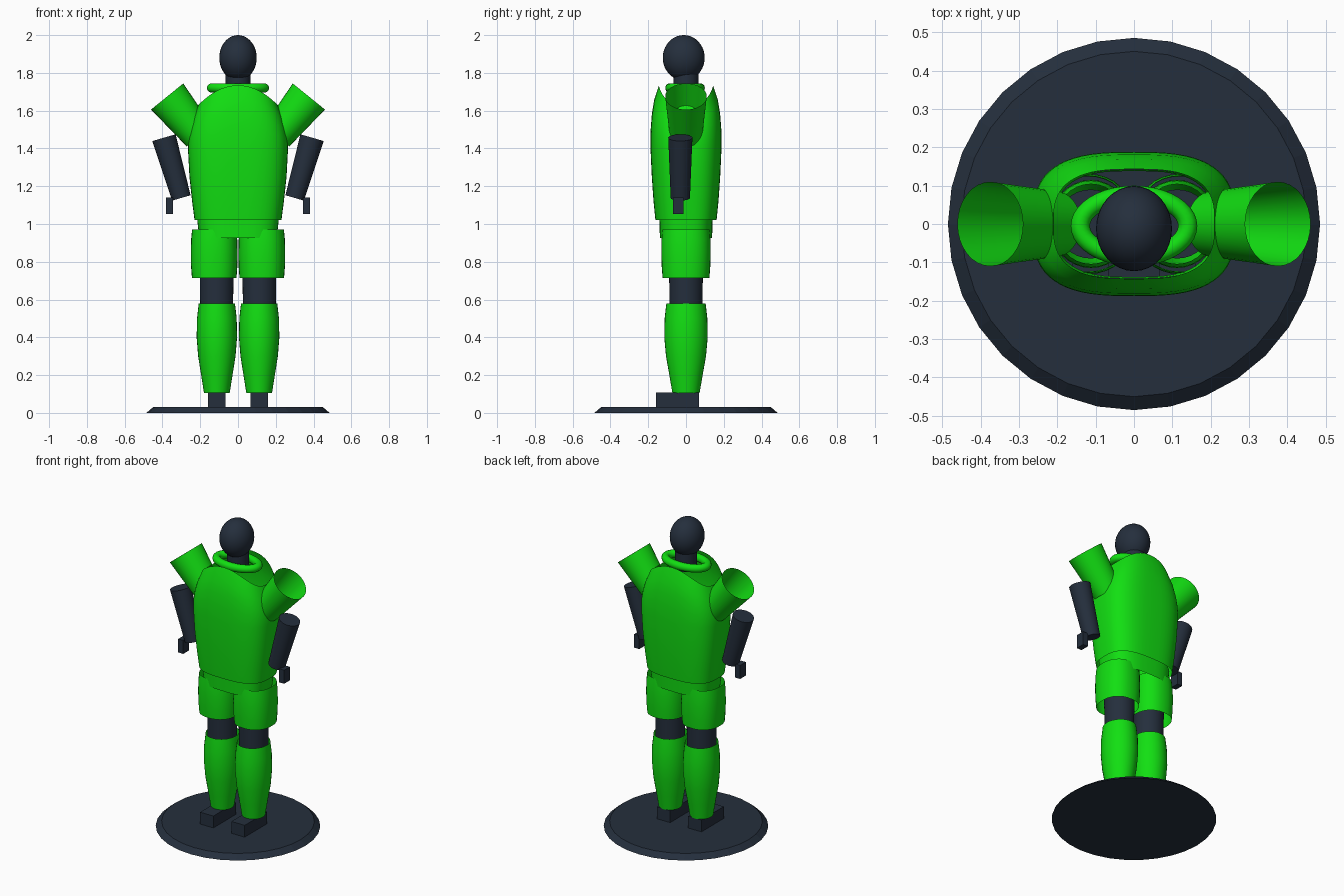
import bpy, bmesh, math
from mathutils import Vector, Matrix

cube = bpy.data.objects.get("Cube")
if cube:
    bpy.data.objects.remove(cube, do_unlink=True)


def make_material(name, color):
    m = bpy.data.materials.new(name)
    m.use_nodes = True
    m.diffuse_color = color
    m.node_tree.nodes["Principled BSDF"].inputs["Base Color"].default_value = color
    return m


green = make_material("bright green", (0.006, 0.74, 0.006, 1))
navy = make_material("dark navy", (0.018, 0.028, 0.046, 1))


def finish(name, bm, mat, smooth=True):
    me = bpy.data.meshes.new(name)
    bm.to_mesh(me)
    bm.free()
    me.materials.append(mat)
    ob = bpy.data.objects.new(name, me)
    bpy.context.collection.objects.link(ob)
    if smooth:
        bpy.ops.object.select_all(action='DESELECT')
        ob.select_set(True)
        bpy.context.view_layer.objects.active = ob
        bpy.ops.object.shade_smooth_by_angle(angle=math.radians(35))
    return ob


def loft(name, rows, mat, center=(0, 0), power=2, segs=32, caps=False,
         drop=None, matrix=None, smooth=True):
    """Stack superellipse rings given as (height, half width, half depth)."""
    bm = bmesh.new()
    rings = []
    for z, a, b in rows:
        ring = []
        for i in range(segs):
            t = 2 * math.pi * i / segs
            c, s = math.cos(t), math.sin(t)
            x = a * math.copysign(abs(c) ** (2 / power), c)
            y = b * math.copysign(abs(s) ** (2 / power), s)
            dz = drop(x, z) if drop else 0
            ring.append(bm.verts.new((x + center[0], y + center[1], z - dz)))
        rings.append(ring)
    for lo, hi in zip(rings, rings[1:]):
        for i in range(segs):
            j = (i + 1) % segs
            bm.faces.new((lo[i], lo[j], hi[j], hi[i]))
    if caps:
        bm.faces.new(rings[0][::-1])
        bm.faces.new(rings[-1])
    if matrix:
        bm.transform(matrix)
    return finish(name, bm, mat, smooth)


def tube(name, start, end, r1, r2, mat, caps):
    """Tapered round tube between two points."""
    start, end = Vector(start), Vector(end)
    d = end - start
    m = Matrix.Translation(start) @ d.to_track_quat('Z', 'Y').to_matrix().to_4x4()
    return loft(name, [(0, r1, r1), (d.length, r2, r2)], mat, caps=caps, matrix=m)


def box(name, lo, hi, mat):
    bm = bmesh.new()
    bmesh.ops.create_cube(bm, size=1)
    lo, hi = Vector(lo), Vector(hi)
    bm.transform(Matrix.Translation((lo + hi) / 2) @ Matrix.Diagonal((hi - lo).to_4d()))
    return finish(name, bm, mat, False)


# Stand
loft("stand", [(0, .485, .485), (.03, .45, .45)], navy, caps=True, smooth=False)

# Head and neck
bm = bmesh.new()
bmesh.ops.create_uvsphere(bm, u_segments=32, v_segments=20, radius=1)
bm.transform(Matrix.Translation((0, -.012, 1.88)) @ Matrix.Diagonal((.099, .111, .12, 1)))
finish("head", bm, navy)
loft("neck", [(1.68, .065, .065), (1.82, .065, .065)], navy, caps=True)

# Collar ring
bm = bmesh.new()
around, section = 40, 12
rings = []
for i in range(around):
    u = 2 * math.pi * i / around
    ring = []
    for j in range(section):
        v = 2 * math.pi * j / section
        r = .025 * math.cos(v)
        ring.append(bm.verts.new(((.14 + r) * math.cos(u), (.08 + r) * math.sin(u) - .005,
                                  1.72 + .025 * math.sin(v))))
    rings.append(ring)
for i in range(around):
    a, b = rings[i], rings[(i + 1) % around]
    for j in range(section):
        k = (j + 1) % section
        bm.faces.new((a[j], b[j], b[k], a[k]))
finish("collar", bm, green)


# Open torso shell, its neckline falling towards the shoulders
def shoulder_drop(x, z):
    return max(0, (z - 1.4) / .335) * .11 * (x / .215) ** 2


loft("torso", [(1.02, .23, .162), (1.12, .243, .172), (1.25, .257, .181), (1.4, .265, .188),
               (1.5, .263, .187), (1.58, .255, .181), (1.66, .24, .168), (1.735, .21, .143)],
     green, power=2.9, segs=64, drop=shoulder_drop)
loft("hips", [(.925, .205, .138), (1.04, .218, .142)], green, power=2.9, segs=48)

# Limbs on both sides
for side, s in (("left", 1), ("right", -1)):
    tube(side + "_sleeve", (s * .205, 0, 1.465), (s * .375, 0, 1.675), .086, .11, green, False)
    tube(side + "_forearm", (s * .3, -.03, 1.138), (s * .392, -.03, 1.457), .051, .064, navy, True)
    x = sorted((s * .345, s * .381))
    box(side + "_hand", (x[0], -.07, 1.052), (x[1], -.012, 1.14), navy)
    loft(side + "_shorts", [(.715, .118, .124), (.78, .123, .129), (.85, .124, .131),
                            (.92, .122, .13), (.97, .117, .126)],
         green, center=(s * .126, 0), power=2.3)
    loft(side + "_thigh", [(.5, .086, .086), (.78, .09, .09)], navy,
         center=(s * .113, 0), caps=True)
    loft(side + "_shin", [(.105, .068, .072), (.2, .083, .088), (.3, .099, .106),
                          (.4, .107, .115), (.5, .105, .113), (.58, .096, .104)],
         green, center=(s * .112, 0))
    x = sorted((s * .065, s * .16))
    box(side + "_foot", (x[0], -.16, .03), (x[1], .07, .107), navy)
